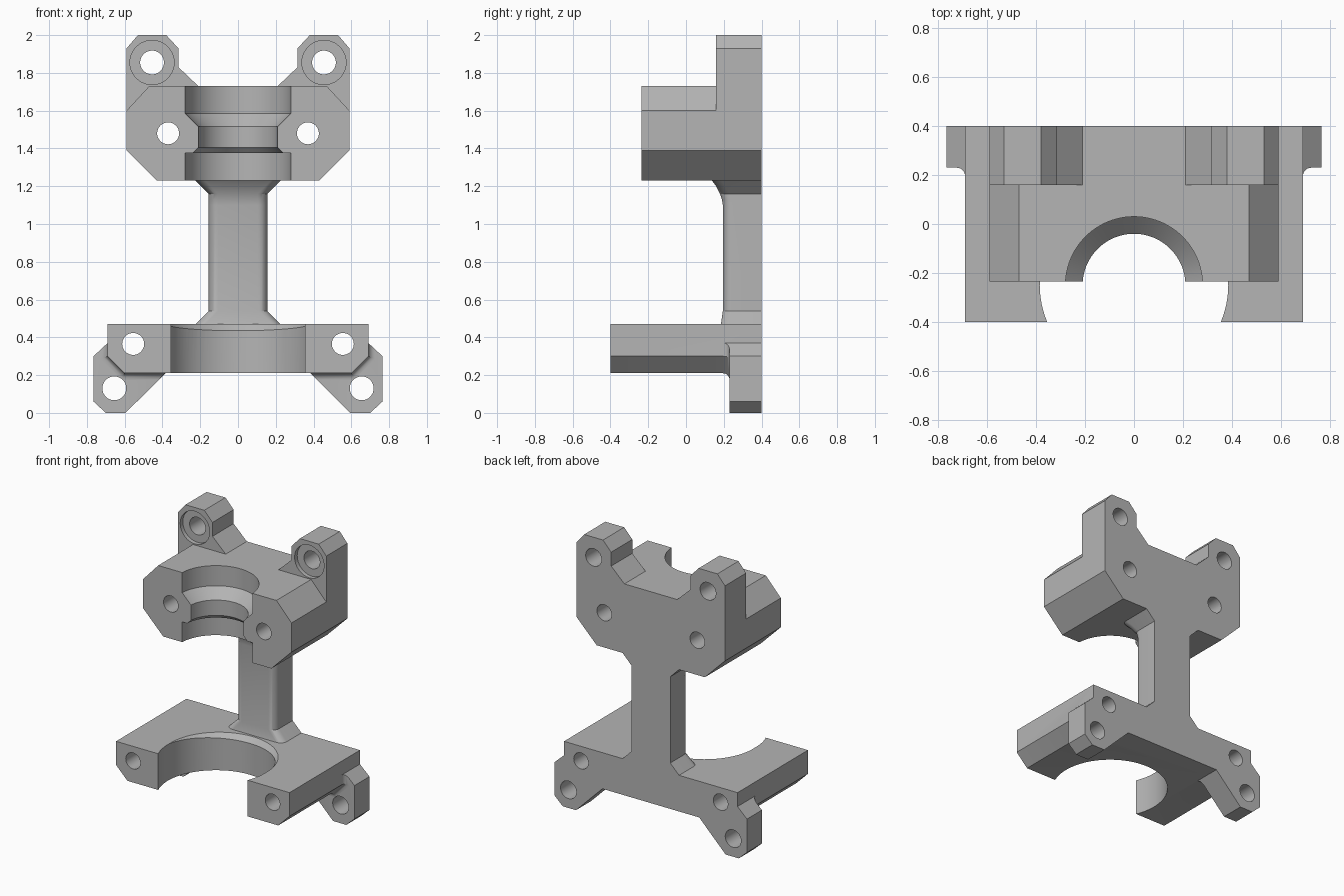
import bpy, bmesh
from math import sin, cos, pi, radians

if "Cube" in bpy.data.objects:
    bpy.data.objects.remove(bpy.data.objects["Cube"], do_unlink=True)

grey = bpy.data.materials.new("cast_grey")
grey.use_nodes = True
grey.diffuse_color = (0.46, 0.46, 0.46, 1)
grey.node_tree.nodes["Principled BSDF"].inputs["Base Color"].default_value = grey.diffuse_color


def loft(name, rings):
    """Closed solid skinned through rings of equal point count."""
    bm = bmesh.new()
    loops = [[bm.verts.new(p) for p in ring] for ring in rings]
    n = len(loops[0])
    for a, b in zip(loops, loops[1:]):
        for i in range(n):
            j = (i + 1) % n
            bm.faces.new((a[i], a[j], b[j], b[i]))
    bm.faces.new(loops[0])
    bm.faces.new(loops[-1])
    bmesh.ops.recalc_face_normals(bm, faces=bm.faces)
    mesh = bpy.data.meshes.new(name)
    bm.to_mesh(mesh)
    bm.free()
    mesh.materials.append(grey)
    obj = bpy.data.objects.new(name, mesh)
    bpy.context.collection.objects.link(obj)
    return obj


def prism(name, outline, y0, y1):
    """Front-view outline pushed from y0 to y1."""
    return loft(name, [[(x, y, z) for x, z in outline] for y in (y0, y1)])


def mirrored(half):
    return half + [(-x, z) for x, z in reversed(half)]


def disc(x, z, r, n=48):
    return [(x + r * cos(2 * pi * i / n), z + r * sin(2 * pi * i / n)) for i in range(n)]


def lathe(name, cy, profile):
    """Turned solid about a vertical axis, profile of (radius, z)."""
    return loft(name, [[(x, y, z) for x, y in disc(0, cy, r, 96)] for r, z in profile])


def combine(obj, other, operation):
    mod = obj.modifiers.new("combine", 'BOOLEAN')
    mod.object, mod.operation, mod.solver = other, operation, 'EXACT'
    bpy.context.view_layer.objects.active = obj
    bpy.ops.object.modifier_apply(modifier=mod.name)
    bpy.data.objects.remove(other, do_unlink=True)


def drill(obj, x, z, r, y0=-1, y1=1):
    for s in (-1, 1):
        combine(obj, prism("drill", disc(s * x, z, r), y0, y1), 'DIFFERENCE')


def finish(obj):
    bpy.ops.object.select_all(action='DESELECT')
    obj.select_set(True)
    bpy.context.view_layer.objects.active = obj
    bpy.ops.object.shade_smooth_by_angle(angle=radians(25))


# Upper clamp: back plate with ears, plus the forward block
BACK = 0.4
upper = prism("upper_clamp", mirrored([
    (0.43, 1.23), (0.59, 1.39), (0.59, 1.93), (0.53, 2.0), (0.38, 2.0),
    (0.315, 1.93), (0.315, 1.83), (0.21, 1.73)]), 0.16, BACK)
block = prism("block", mirrored([
    (0.43, 1.23), (0.59, 1.39), (0.59, 1.60), (0.47, 1.73)]), -0.235, 0.25)
combine(upper, block, 'UNION')

# Stepped half bore, bolt holes and ear counterbores
AXIS = -0.25
combine(upper, lathe("bore", AXIS, [
    (0.28, 1.1), (0.28, 1.375), (0.24, 1.375), (0.21, 1.405),
    (0.21, 1.515), (0.28, 1.585), (0.28, 1.9)]), 'DIFFERENCE')
drill(upper, 0.37, 1.48, 0.058)
drill(upper, 0.455, 1.855, 0.063)
drill(upper, 0.455, 1.855, 0.117, 0, 0.19)
finish(upper)

# Lower clamp: wide block with chamfered underside corners
lower = prism("lower_clamp", mirrored([(0.60, 0.21), (0.69, 0.30), (0.69, 0.47)]), -0.4, BACK)

# Splayed legs with a concave fillet where they leave the block
leg_half = [(0.385, 0.21), (0.595, 0), (0.70, 0), (0.765, 0.06),
            (0.765, 0.30), (0.69, 0.37), (0.6, 0.4), (0.4, 0.3)]
for s in (-1, 1):
    leg_outline = [(s * x, z) for x, z in leg_half]
    rings = []
    for i in range(7):
        a = i / 6 * pi / 2
        d, y = 0.034 * (1 - cos(a)), 0.196 + 0.034 * sin(a)
        ring = [(0.69 + d, 0.45), (0.69 + d, 0.30 - 0.41 * d),
                (0.60 + 0.41 * d, 0.21 - d), (0.3, 0.21 - d), (0.3, 0.45)]
        rings.append([(s * x, y, z) for x, z in ring])
    rings.append([(x, 0.3, z) for x, y, z in rings[-1]])
    fillet = loft("fillet", rings)
    combine(fillet, prism("limit", leg_outline, 0.1, 0.35), 'INTERSECT')
    combine(lower, prism("leg", leg_outline, 0.23, BACK), 'UNION')
    combine(lower, fillet, 'UNION')

# Large half bore with a relieved rear edge, then bolt holes
combine(lower, lathe("bore", AXIS, [(0.385, 0), (0.385, 0.7)]), 'DIFFERENCE')
combine(lower, lathe("relief", AXIS + 0.035, [(0.34, 0.425), (0.395, 0.48)]), 'DIFFERENCE')
drill(lower, 0.555, 0.365, 0.058)
drill(lower, 0.655, 0.13, 0.063)
finish(lower)

# Column: rounded front corners, flared at both ends (z, half width, front y)
levels = [(0.47, 0.225, 0.185), (0.54, 0.155, 0.195), (1.10, 0.155, 0.195),
          (1.13, 0.155, 0.19), (1.16, 0.155, 0.18), (1.20, 0.195, 0.16),
          (1.23, 0.225, 0.137)]
R = 0.05
column_rings = []
for z, w, front in levels:
    half = [(w - R + R * sin(a), front + R - R * cos(a))
            for a in [i / 8 * pi / 2 for i in range(9)]] + [(w, BACK)]
    column_rings.append([(x, y, z) for x, y in mirrored(half)])
finish(loft("column", column_rings))
